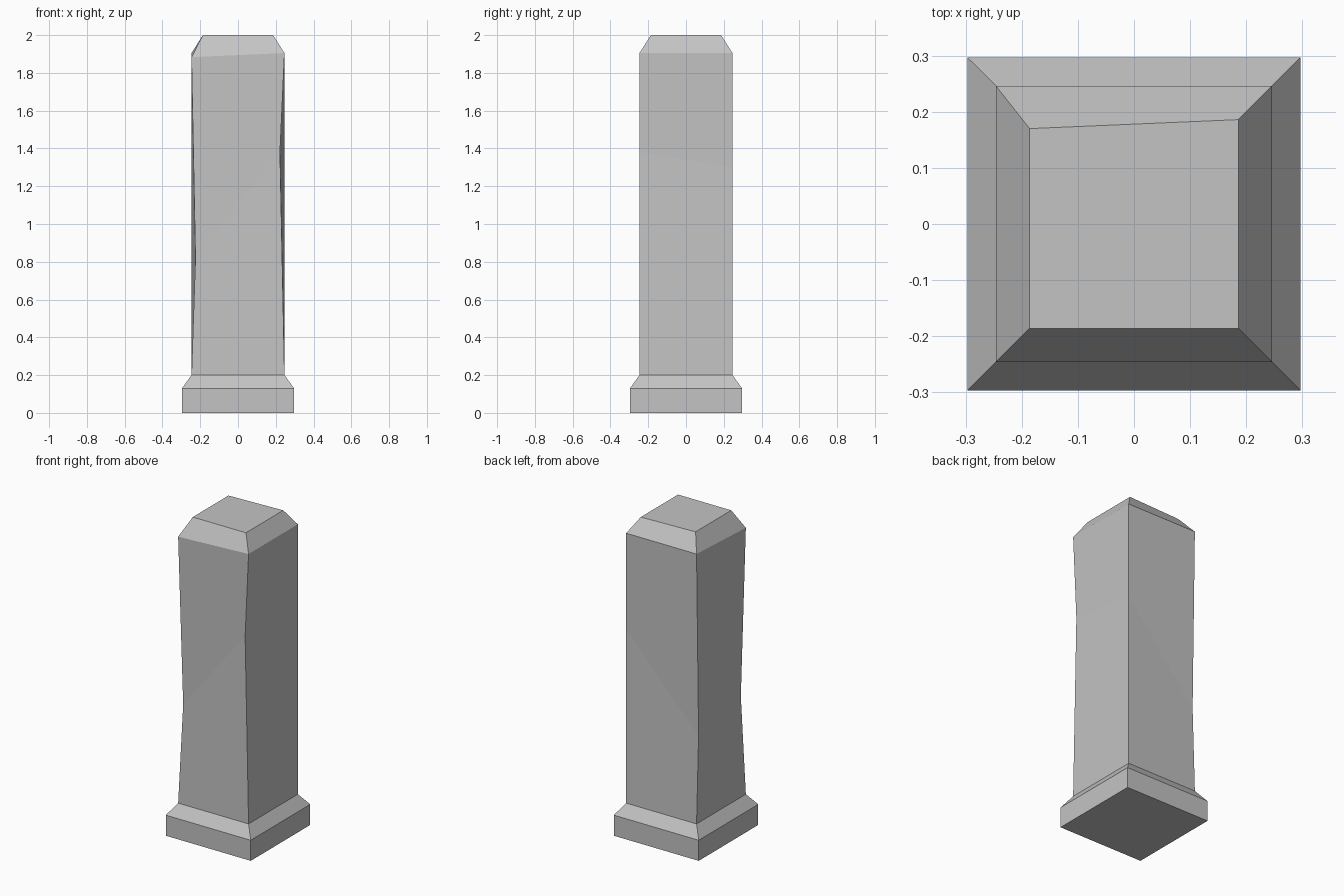
import bpy
import bmesh
from mathutils import Vector

cube = bpy.data.objects.get("Cube")
if cube:
    bpy.data.objects.remove(cube, do_unlink=True)

# Plain stone colour
stone = bpy.data.materials.new("grey_stone")
stone.use_nodes = True
colour = (0.55, 0.55, 0.55, 1)
stone.diffuse_color = colour
stone.node_tree.nodes["Principled BSDF"].inputs["Base Color"].default_value = colour

# Corner order: front left of frame, front right, back right, back left
CORNERS = [(-1, -1), (1, -1), (1, 1), (-1, 1)]


def square_ring(half, z):
    return [Vector((x * half, y * half, z)) for x, y in CORNERS]


# Plinth, sloped skirt, worn shaft, bevelled cap
base, skirt_low, skirt_top = [square_ring(h, z) for h, z in
                              ((0.297, 0), (0.297, 0.13), (0.246, 0.2))]
shoulder = square_ring(0.246, 1.905)
top = square_ring(0.186, 2)

# Chipped waist: each corner is worn at its own height
waist = square_ring(0.246, 0)
for corner, wear in zip(waist, [(0.021, 0.02, 0.82), (-0.024, 0, 1.38),
                                (0, 0, 1.3), (0, -0.02, 0.75)]):
    corner += Vector(wear)

# Chipped cap corners
shoulder[0].z -= 0.022
top[3].y -= 0.016

# Skin the rings into one closed post
bm = bmesh.new()
rings = [[bm.verts.new(p) for p in ring]
         for ring in (base, skirt_low, skirt_top, waist, shoulder, top)]
for low, high in zip(rings, rings[1:]):
    for i in range(4):
        j = (i + 1) % 4
        bm.faces.new((low[i], low[j], high[j], high[i]))
bm.faces.new(reversed(rings[0]))
bm.faces.new(rings[-1])
bmesh.ops.recalc_face_normals(bm, faces=bm.faces)

mesh = bpy.data.meshes.new("stone_post")
bm.to_mesh(mesh)
bm.free()
mesh.materials.append(stone)
post = bpy.data.objects.new("stone_post", mesh)
bpy.context.collection.objects.link(post)
